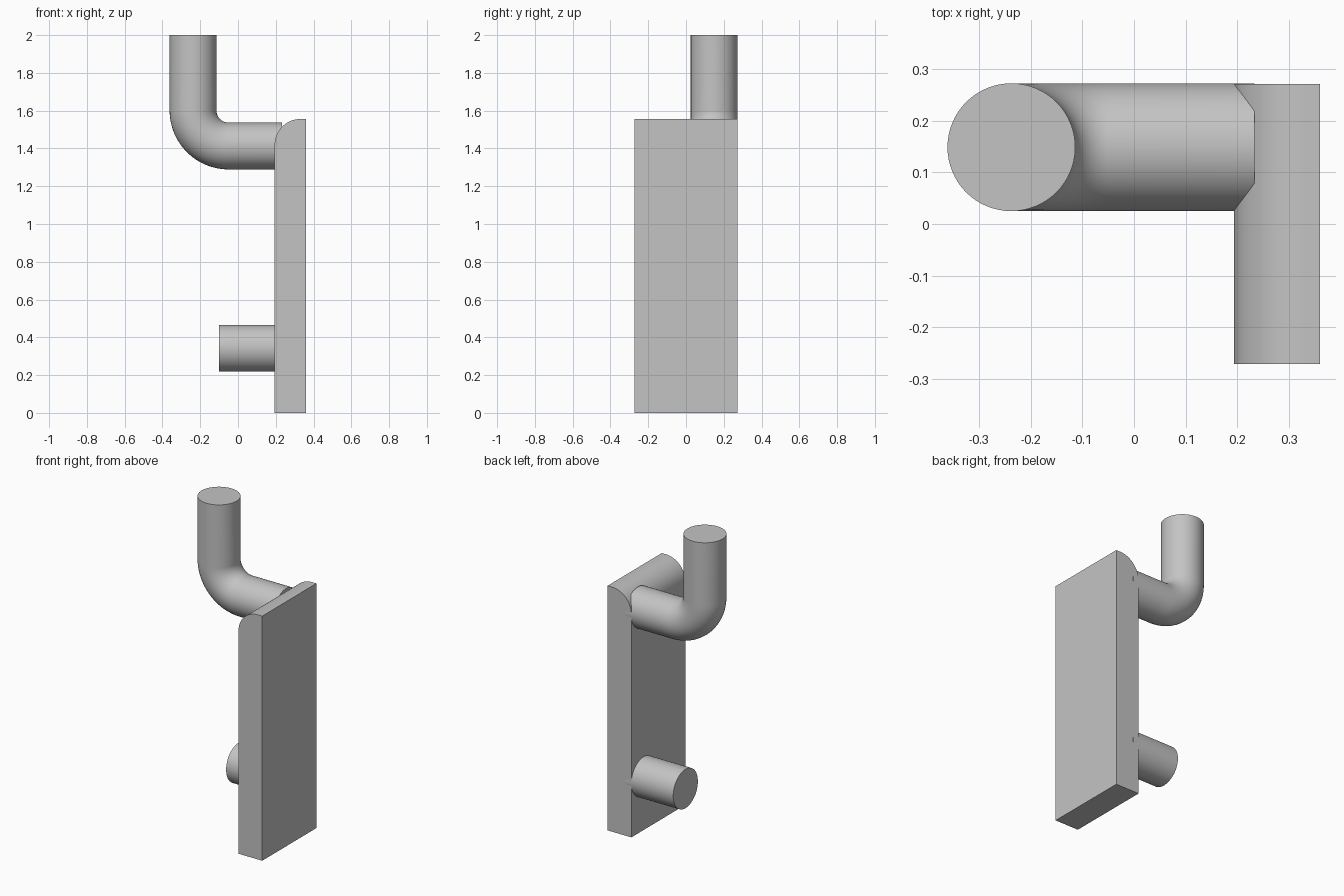
import bpy, bmesh
from math import sin, cos, pi
from mathutils import Vector

cube = bpy.data.objects.get("Cube")
if cube:
    bpy.data.objects.remove(cube)

# Single plain grey
grey = bpy.data.materials.new("plain grey")
grey.use_nodes = True
colour = (0.55, 0.55, 0.55, 1)
grey.diffuse_color = colour
grey.node_tree.nodes["Principled BSDF"].inputs["Base Color"].default_value = colour


def finish(name, bm):
    bmesh.ops.recalc_face_normals(bm, faces=bm.faces)
    mesh = bpy.data.meshes.new(name)
    bm.to_mesh(mesh)
    bm.free()
    mesh.materials.append(grey)
    obj = bpy.data.objects.new(name, mesh)
    bpy.context.collection.objects.link(obj)
    bpy.ops.object.select_all(action="DESELECT")
    obj.select_set(True)
    bpy.context.view_layer.objects.active = obj
    bpy.ops.object.shade_smooth_by_angle(angle=pi / 6)
    return obj


def rod(name, path, radius, y, sides=64):
    """Sweep a capped circle along (x, z, tangent angle) stations."""
    bm = bmesh.new()
    rings = []
    for x, z, a in path:
        across = Vector((-sin(a), 0, cos(a)))
        ring = []
        for i in range(sides):
            t = 2 * pi * i / sides
            offset = across * cos(t) + Vector((0, sin(t), 0))
            ring.append(bm.verts.new(Vector((x, y, z)) + offset * radius))
        rings.append(ring)
    for r, s in zip(rings, rings[1:]):
        for i in range(sides):
            j = (i + 1) % sides
            bm.faces.new((r[i], r[j], s[j], s[i]))
    bm.faces.new(rings[0])
    bm.faces.new(rings[-1])
    return finish(name, bm)


# Back plate: side profile with one rounded top edge, extruded along y
x0, x1, top, half, r = 0.194, 0.361, 1.556, 0.272, 0.137
profile = [(x0, 0), (x1, 0), (x1, top)]
steps = 24
for i in range(steps + 1):
    a = pi / 2 * (1 + i / steps)
    profile.append((x0 + r + r * cos(a), top - r + r * sin(a)))
bm = bmesh.new()
face = bm.faces.new([bm.verts.new((x, -half, z)) for x, z in profile])
ext = bmesh.ops.extrude_face_region(bm, geom=[face])
verts = [v for v in ext["geom"] if isinstance(v, bmesh.types.BMVert)]
bmesh.ops.translate(bm, vec=(0, 2 * half, 0), verts=verts)
finish("back_plate", bm)

# Hook arm: out of the plate, round the bend, then straight up
radius, y, arm_z, post_x, bend = 0.124, 0.149, 1.413, -0.238, 0.188
path = [(0.234, arm_z, pi)]
for i in range(steps + 1):
    t = pi / 2 * i / steps
    path.append((post_x + bend - bend * sin(t), arm_z + bend - bend * cos(t), pi - t))
path.append((post_x, 2, pi / 2))
rod("hook_arm", path, radius, y)

# Lower peg
rod("lower_peg", [(x0 + 0.04, 0.342, pi), (-0.101, 0.342, pi)], radius, y)
